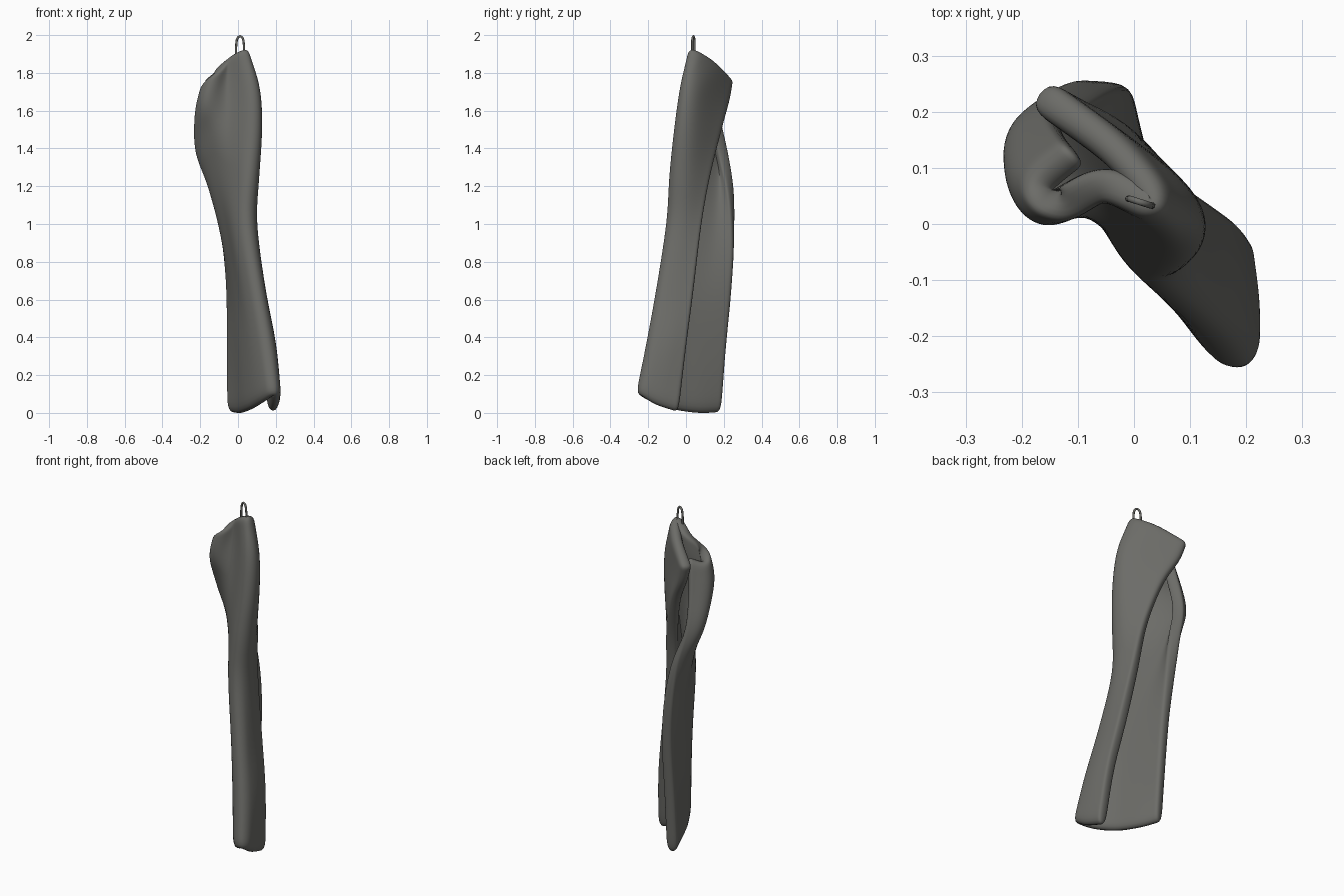
import bpy, bmesh, math
from mathutils import Vector

if "Cube" in bpy.data.objects:
    bpy.data.objects.remove(bpy.data.objects["Cube"])


def material(name, rgb):
    m = bpy.data.materials.new(name)
    m.diffuse_color = (*rgb, 1)
    m.use_nodes = True
    m.node_tree.nodes["Principled BSDF"].inputs["Base Color"].default_value = m.diffuse_color
    return m


cloth = material("grey cloth", (0.15, 0.15, 0.138))

# Rows of the folded cloth from bottom to top, each running
# back edge -> left panel -> front fold -> right panel edge.
XY = [
    [(-.035, .18), (.015, .07), (.07, -.07), (.135, -.185), (.192, -.24), (.198, -.16), (.185, -.04)],
    [(-.035, .21), (.005, .08), (.045, -.04), (.10, -.14), (.16, -.185), (.172, -.10), (.155, .00)],
    [(-.035, .24), (-.01, .11), (.02, .00), (.055, -.09), (.105, -.13), (.115, -.06), (.105, .04)],
    [(-.05, .255), (-.06, .15), (-.035, .05), (.00, -.04), (.05, -.075), (.07, -.02), (.045, .08)],
    [(-.08, .245), (-.135, .17), (-.085, .075), (-.01, -.01), (.06, -.06), (.08, .00), (.01, .12)],
    [(-.135, .205), (-.20, .15), (-.125, .06), (-.03, .025), (.08, -.035), (.085, .03), (-.06, .18)],
    [(-.13, .165), (-.20, .10), (-.16, .025), (-.05, .065), (.07, .00), (.06, .06), (-.14, .22)],
    [(-.10, .125), (-.165, .065), (-.125, .035), (-.05, .07), (.035, .04), (-.05, .145), (-.175, .235)],
]
Z = [
    [.00, -.005, .015, .055, .09, .04, .00],
    [.35] * 7,
    [.65] * 7,
    [.90, .95] + [1.0] * 5,
    [1.15, 1.22] + [1.25] * 5,
    [1.36, 1.39] + [1.5] * 5,
    [1.55, 1.57, 1.65, 1.74, 1.75, 1.71, 1.65],
    [1.76, 1.73, 1.80, 1.88, 1.925, 1.86, 1.76],
]


def spline(pts, n):
    """Smooth curve through all points, n steps per span."""
    ext = [2 * pts[0] - pts[1]] + pts + [2 * pts[-1] - pts[-2]]
    out = []
    for i in range(len(pts) - 1):
        a, b, c, d = ext[i:i + 4]
        for k in range(n):
            t = k / n
            out.append(.5 * (2 * b + (c - a) * t + (2 * a - 5 * b + 4 * c - d) * t * t
                             + (3 * b - a - 3 * c + d) * t ** 3))
    return out + [pts[-1]]


# folded hanging towel
rows = [spline([Vector((x, y, z)) for (x, y), z in zip(r, zr)], 4) for r, zr in zip(XY, Z)]
cols = [spline(list(c), 3) for c in zip(*rows)]
bm = bmesh.new()
grid = [[bm.verts.new(p) for p in c] for c in cols]
for a, b in zip(grid, grid[1:]):
    for i in range(len(a) - 1):
        bm.faces.new((a[i], b[i], b[i + 1], a[i + 1]))
bmesh.ops.recalc_face_normals(bm, faces=bm.faces)
me = bpy.data.meshes.new("hanging_towel")
bm.to_mesh(me)
bm.free()
towel = bpy.data.objects.new("hanging_towel", me)
bpy.context.collection.objects.link(towel)
me.materials.append(cloth)
s = towel.modifiers.new("thickness", 'SOLIDIFY')
s.thickness = .063
s.offset = 0
b = towel.modifiers.new("soft rim", 'SUBSURF')
b.levels = b.render_levels = 2
for p in me.polygons:
    p.use_smooth = True

# hanging loop
cu = bpy.data.curves.new("hanging_loop", 'CURVE')
cu.dimensions = '3D'
cu.bevel_depth = .006
cu.bevel_resolution = 2
path = [(-.010, .045, 1.88), (-.010, .045, 1.94)]
for k in range(9):
    t = math.pi * (1 - k / 8)
    path.append((.011 + .019 * math.cos(t), .039 - .006 * math.cos(t), 1.96 + .034 * math.sin(t)))
path += [(.032, .033, 1.94), (.033, .033, 1.88)]
sp = cu.splines.new('POLY')
sp.points.add(len(path) - 1)
for p, co in zip(sp.points, path):
    p.co = (*co, 1)
sp.use_smooth = True
cu.materials.append(cloth)
loop = bpy.data.objects.new("hanging_loop", cu)
bpy.context.collection.objects.link(loop)
